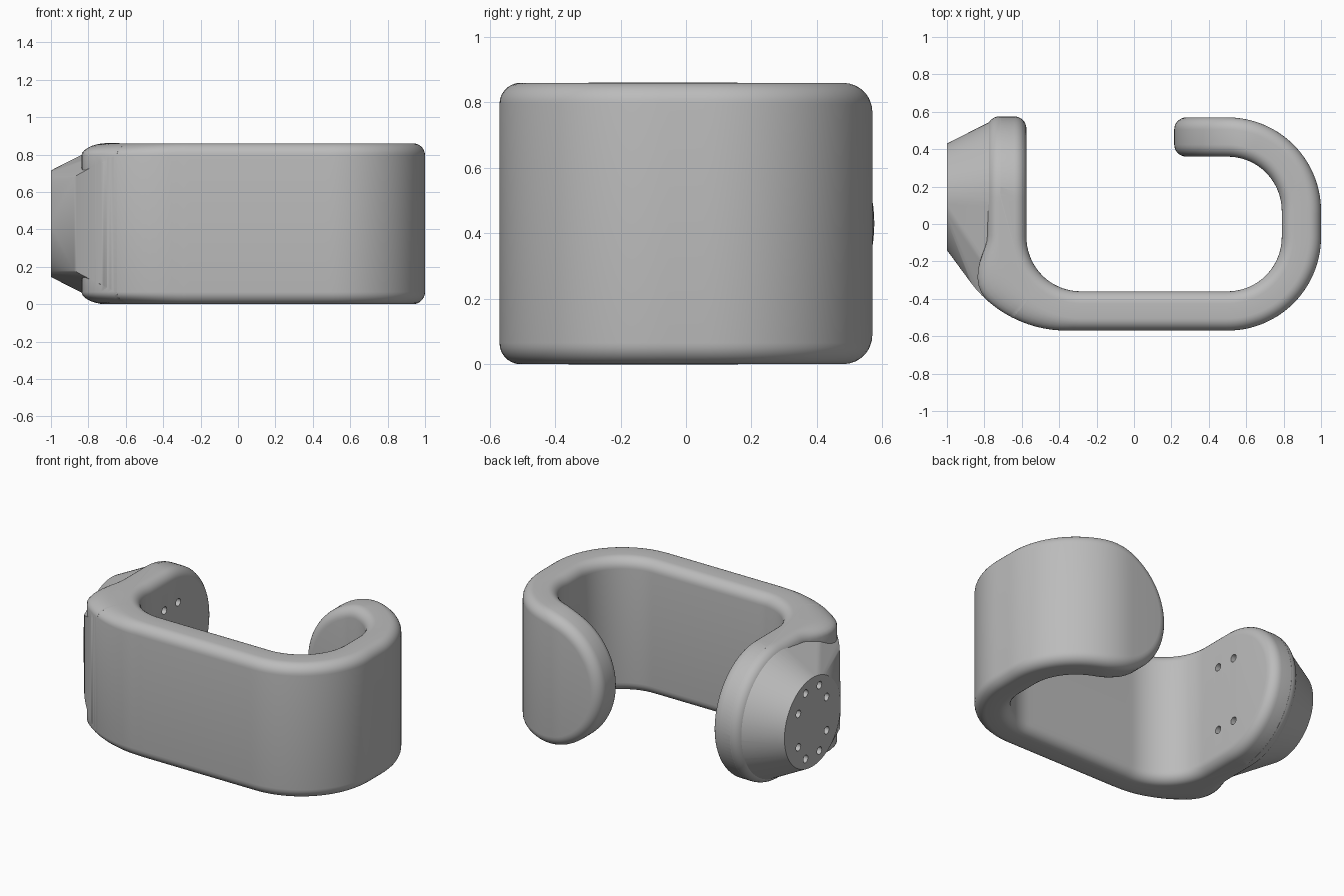
import bpy, bmesh, math
from mathutils import Vector, Matrix

if "Cube" in bpy.data.objects:
    bpy.data.objects.remove(bpy.data.objects["Cube"])

HALF, FILLET, MID = 0.43, 0.065, 0.105      # half height, edge round, half thickness
BEND = Vector((-0.285, -0.07))              # left bend centre
PATH = [(0.645, 0), (0.395, 1), (0.785, 0), (0.395, 1), (0.14, 0), (0.395, 1), (0.285, 0)]
LENGTH = sum(a * math.pi / 2 if turn else a for a, turn in PATH)

grey = bpy.data.materials.new("plain_grey")
grey.use_nodes = True
grey.diffuse_color = (0.5, 0.5, 0.5, 1)
grey.node_tree.nodes["Principled BSDF"].inputs["Base Color"].default_value = (0.5, 0.5, 0.5, 1)


def make_object(name, bm):
    bmesh.ops.recalc_face_normals(bm, faces=bm.faces[:])
    mesh = bpy.data.meshes.new(name)
    bm.to_mesh(mesh)
    bm.free()
    mesh.materials.append(grey)
    ob = bpy.data.objects.new(name, mesh)
    bpy.context.collection.objects.link(ob)
    return ob


def along(s):
    """Centreline point and outward normal at distance s."""
    pos, ang = Vector((-0.68, 0.575)), -math.pi / 2
    for size, turn in PATH:
        length = size * math.pi / 2 if turn else size
        step = min(s, length)
        if turn:
            out = Vector((math.sin(ang), -math.cos(ang)))
            centre = pos - out * size
            ang += step / size
            pos = centre + Vector((math.sin(ang), -math.cos(ang))) * size
        else:
            pos = pos + Vector((math.cos(ang), math.sin(ang))) * step
        s -= step
        if s <= 1e-9:
            break
    return pos, Vector((math.sin(ang), -math.cos(ang)))


def outer_reach(phi):
    """Distance from the bend centre to the wider outside curve."""
    d = Vector((-math.cos(phi), -math.sin(phi)))
    c = Vector((-0.36, 0.07)) - BEND
    return d.dot(c) + math.sqrt(d.dot(c) ** 2 + 0.64 ** 2 - c.length_squared)


def extra(s):
    """Added outside thickness in the left bend."""
    phi = (s - 0.645) / 0.395
    if not 0 < phi < math.pi / 2:
        return 0
    k = min(1, phi / math.radians(35))
    return max(0, outer_reach(phi) - 0.5) * k * k * (3 - 2 * k)


# Rounded edge: (offset through thickness, inset from outline)
quarter = [math.pi / 2 * i / 7 for i in range(8)]
levels = [(-MID + FILLET * (1 - math.cos(a)), FILLET * (1 - math.sin(a))) for a in quarter]
levels += [(-n, d) for n, d in reversed(levels)]

# Stations: round end, long run, round end
ends = [math.pi / 2 * i / 24 for i in range(25)]
runs = [HALF + (LENGTH - 2 * HALF) * i / 110 for i in range(1, 110)]
stations = [("start", a) for a in ends] + [("run", s) for s in runs] + [("end", a) for a in reversed(ends)]

# Curved clip body
bm = bmesh.new()
rings = []
for kind, v in stations:
    top, low = [], []
    for n, inset in levels:
        r = HALF - inset
        s, z = v, r
        if kind != "run":
            s, z = HALF - r * math.cos(v), r * math.sin(v)
        if kind == "end":
            s = LENGTH - s
        pos, normal = along(s)
        inner = MID - FILLET
        if n > inner:
            n = inner + (n - inner) * (FILLET + extra(s)) / FILLET
        p = pos + normal * n
        top.append(bm.verts.new((p.x, p.y, HALF + z)))
        low.append(bm.verts.new((p.x, p.y, HALF - z)))
    rings.append(top + low[::-1])
for a, b in zip(rings, rings[1:]):
    for i in range(len(a)):
        j = (i + 1) % len(a)
        bm.faces.new((a[i], a[j], b[j], b[i]))
bmesh.ops.remove_doubles(bm, verts=bm.verts[:], dist=1e-5)
body = make_object("clip_body", bm)

# Tapered mounting boss blending into the bend
bm = bmesh.new()
for x, r in ((-1.0, 0.285), (-0.714, 0.4305)):
    for i in range(96):
        a = math.tau * i / 96
        bm.verts.new((x, 0.145 + r * math.cos(a), HALF + r * math.sin(a)))
for i in range(15):
    k = i / 14
    phi = math.radians(22 + 28 * k)
    d = Vector((-math.cos(phi), -math.sin(phi)))
    reach, height = outer_reach(phi), 0.25 + 0.115 * k
    p = BEND + d * reach
    for side in (-1, 1):
        bm.verts.new((p.x, p.y, HALF + side * height))
        if i == 14:
            for a in quarter:
                q = BEND + d * (0.435 + (reach - 0.435) * math.sin(a))
                z = HALF - FILLET + FILLET * math.cos(a)
                bm.verts.new((q.x, q.y, HALF + side * z))
hull = bmesh.ops.convex_hull(bm, input=bm.verts[:])
loose = [v for v in bm.verts if not v.link_faces]
bmesh.ops.delete(bm, geom=loose, context="VERTS")
bmesh.ops.dissolve_limit(bm, angle_limit=0.001, verts=bm.verts[:], edges=bm.edges[:])
boss = make_object("mounting_boss", bm)

# Screw holes: four through, four blind
bm = bmesh.new()
for y, z, x_end in ((0.07, 0.21, -0.5), (0.143, 0.107, -0.9)):
    for sy in (-1, 1):
        for sz in (-1, 1):
            place = Matrix.Translation(((x_end - 1.1) / 2, 0.145 + sy * y, HALF + sz * z))
            bmesh.ops.create_cone(bm, cap_ends=True, segments=20, radius1=0.024, radius2=0.024,
                                  depth=x_end + 1.1,
                                  matrix=place @ Matrix.Rotation(math.pi / 2, 4, "Y"))
holes = make_object("hole_cutters", bm)

# Join and drill
bpy.ops.object.select_all(action="DESELECT")
bpy.context.view_layer.objects.active = body
body.select_set(True)
for tool, operation in ((boss, "UNION"), (holes, "DIFFERENCE")):
    tool.hide_render = True
    mod = body.modifiers.new(operation.lower(), "BOOLEAN")
    mod.object, mod.operation, mod.solver = tool, operation, "EXACT"
    bpy.ops.object.modifier_apply(modifier=mod.name)
    bpy.data.objects.remove(tool)
bpy.ops.object.shade_smooth_by_angle(angle=math.radians(28))
